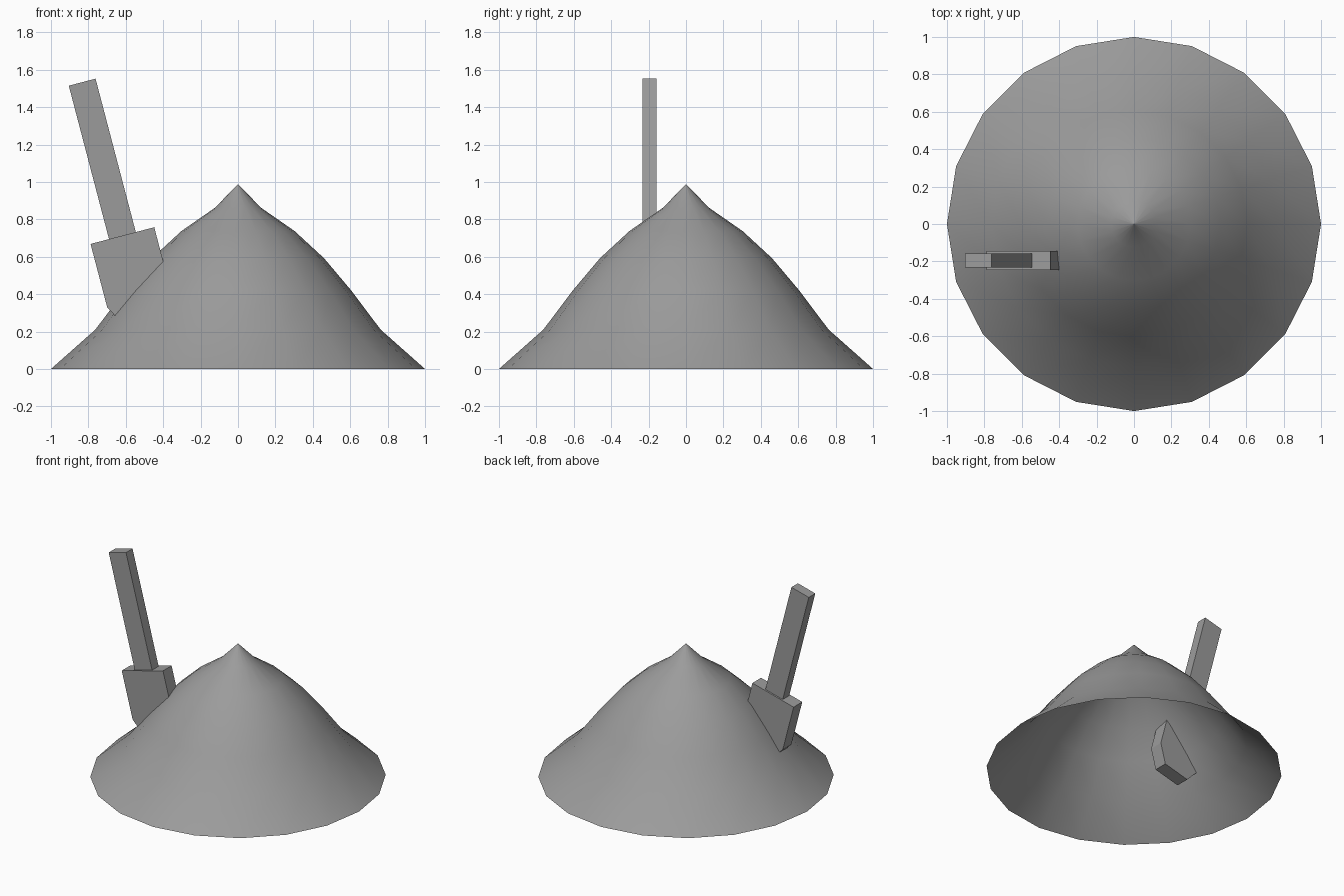
import bpy, bmesh, math
from mathutils import Matrix

if "Cube" in bpy.data.objects:
    bpy.data.objects.remove(bpy.data.objects["Cube"])

TILT = math.radians(-14.7)          # shovel leans towards -x
PIVOT = (-0.618, -0.195, 0.713)     # middle of the blade's top edge

# Dark grey used by every part
grey = bpy.data.materials.new("dark_grey")
grey.diffuse_color = (0.33, 0.33, 0.33, 1)
grey.use_nodes = True
grey.node_tree.nodes["Principled BSDF"].inputs["Base Color"].default_value = grey.diffuse_color


def make_object(name, bm, smooth=False):
    bmesh.ops.recalc_face_normals(bm, faces=bm.faces)
    mesh = bpy.data.meshes.new(name)
    bm.to_mesh(mesh)
    bm.free()
    for p in mesh.polygons:
        p.use_smooth = smooth
    mesh.materials.append(grey)
    obj = bpy.data.objects.new(name, mesh)
    bpy.context.collection.objects.link(obj)
    return obj


def shovel_part(name, outline, thickness):
    """Extrude an x/z outline along y, then tilt it about the pivot."""
    bm = bmesh.new()
    face = bm.faces.new([bm.verts.new((x, -thickness / 2, z)) for x, z in outline])
    ext = bmesh.ops.extrude_face_region(bm, geom=[face])
    verts = [g for g in ext["geom"] if isinstance(g, bmesh.types.BMVert)]
    bmesh.ops.translate(bm, verts=verts, vec=(0, thickness, 0))
    bm.transform(Matrix.Translation(PIVOT) @ Matrix.Rotation(TILT, 4, 'Y'))
    return make_object(name, bm)


# Mound: 20-sided open shell lathed from a profile; the tiny last ring keeps the peak crisp
SIDES = 20
profile = [(1.0, 0.0), (0.763, 0.21), (0.605, 0.42), (0.46, 0.592),
           (0.303, 0.737), (0.123, 0.862), (0.0005, 0.988)]
bm = bmesh.new()
rings = [[bm.verts.new((r * math.cos(math.tau * i / SIDES),
                        r * math.sin(math.tau * i / SIDES), z))
          for i in range(SIDES)] for r, z in profile]
for low, high in zip(rings, rings[1:]):
    for i in range(SIDES):
        j = (i + 1) % SIDES
        bm.faces.new((low[i], low[j], high[j], high[i]))
make_object("dirt_mound", bm, smooth=True)

# Shovel blade: square top with a tapered tip buried in the mound
shovel_part("shovel_blade", [(-0.176, 0), (-0.176, -0.352), (-0.1, -0.486),
                             (0.1, -0.486), (0.176, -0.352), (0.176, 0)], 0.102)

# Shovel handle
shovel_part("shovel_handle", [(-0.074, 0), (0.074, 0),
                              (0.074, 0.848), (-0.074, 0.848)], 0.077)
